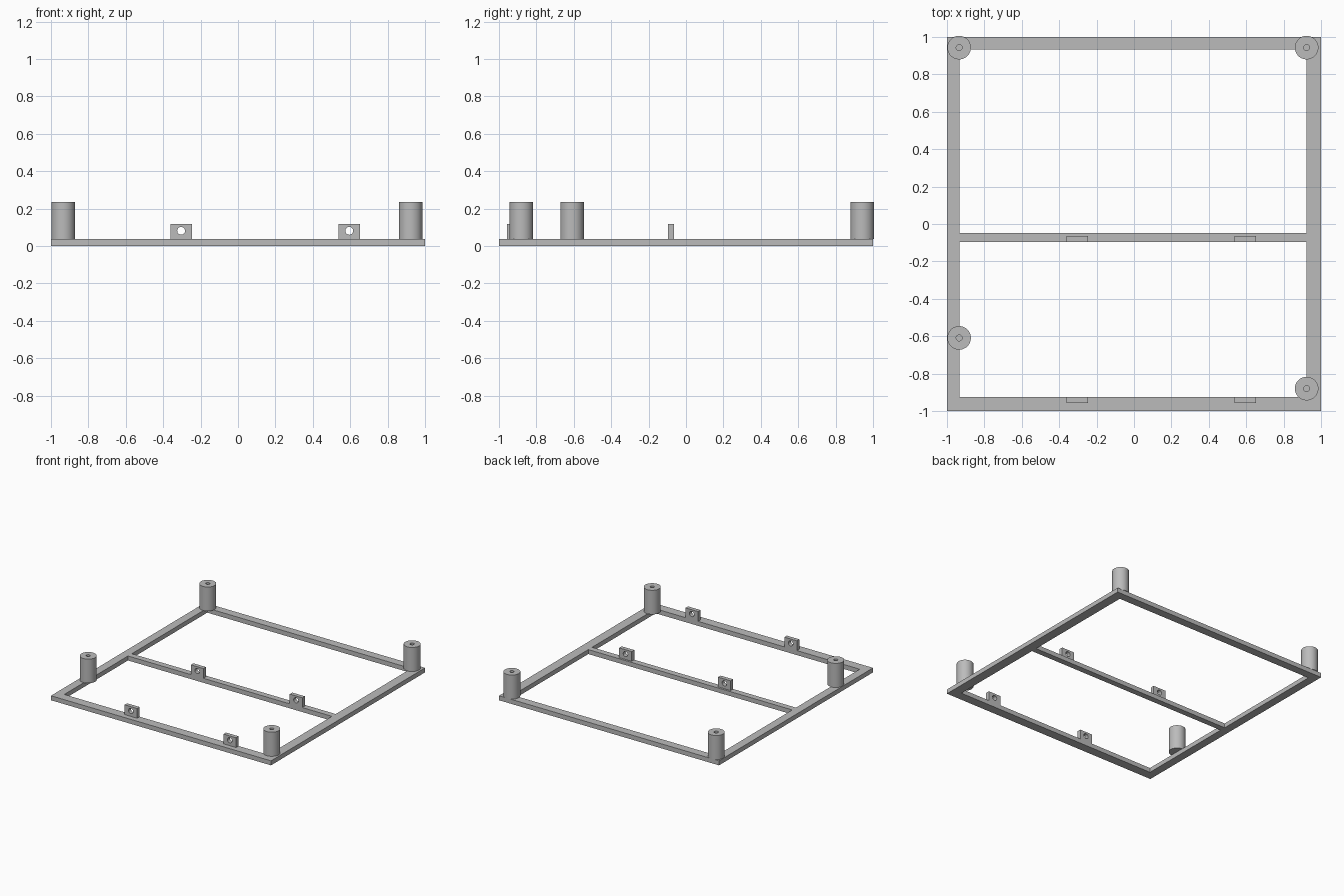
import bpy, bmesh, math
from mathutils import Vector

cube = bpy.data.objects.get("Cube")
if cube:
    bpy.data.objects.remove(cube, do_unlink=True)

grey = bpy.data.materials.new("plain_grey")
grey.use_nodes = True
colour = (0.5, 0.5, 0.5, 1)
grey.diffuse_color = colour
grey.node_tree.nodes["Principled BSDF"].inputs["Base Color"].default_value = colour

FRAME_TOP = 0.037
POST_TOP = 0.235


def finish(name, bm, smooth=False):
    """Turn a bmesh into a named, coloured object."""
    bmesh.ops.remove_doubles(bm, verts=bm.verts, dist=1e-5)
    bmesh.ops.recalc_face_normals(bm, faces=bm.faces)
    mesh = bpy.data.meshes.new(name)
    bm.to_mesh(mesh)
    bm.free()
    mesh.materials.append(grey)
    obj = bpy.data.objects.new(name, mesh)
    bpy.context.collection.objects.link(obj)
    if smooth:
        bpy.ops.object.select_all(action='DESELECT')
        obj.select_set(True)
        bpy.context.view_layer.objects.active = obj
        bpy.ops.object.shade_smooth_by_angle(angle=math.radians(35))
    return obj


def extrude(bm, offset):
    """Extrude every face of a flat sheet into a closed solid."""
    made = bmesh.ops.extrude_face_region(bm, geom=bm.faces[:], use_keep_orig=True)
    verts = [g for g in made["geom"] if isinstance(g, bmesh.types.BMVert)]
    bmesh.ops.translate(bm, verts=verts, vec=offset)


# Flat frame: a grid of cells with two windows left open
def build_frame():
    xs = [-1, -0.932, 0.922, 1]
    ys = [-1, -0.924, -0.097, -0.048, 0.932, 1]
    bm = bmesh.new()
    grid = [[bm.verts.new((x, y, 0)) for y in ys] for x in xs]
    for i in range(3):
        for j in range(5):
            if i == 1 and j in (1, 3):
                continue
            bm.faces.new((grid[i][j], grid[i + 1][j], grid[i + 1][j + 1], grid[i][j + 1]))
    extrude(bm, Vector((0, 0, FRAME_TOP)))
    finish("base_frame", bm)


# Round post with a screw hole in its top, turned from a profile
def build_post(name, x, y, radius=0.063, hole=0.016):
    profile = [(0, FRAME_TOP), (radius, FRAME_TOP), (radius, POST_TOP),
               (hole, POST_TOP), (hole, FRAME_TOP + 0.002), (0, FRAME_TOP + 0.002)]
    bm = bmesh.new()
    verts = [bm.verts.new((x + r, y, z)) for r, z in profile]
    edges = [bm.edges.new(pair) for pair in zip(verts, verts[1:])]
    bmesh.ops.spin(bm, geom=verts + edges, cent=(x, y, 0), axis=(0, 0, 1),
                   angle=math.tau, steps=48)
    finish(name, bm, smooth=True)


# Upright tab with a round hole through it
def build_tab(name, x, y, half_width=0.057, height=0.08, depth=0.033, hole=0.021):
    bm = bmesh.new()
    steps = 32
    mid = FRAME_TOP + height / 2
    inner, outer = [], []
    for k in range(steps):
        a = math.tau * k / steps
        c, s = math.cos(a), math.sin(a)
        m = max(abs(c), abs(s))
        inner.append(bm.verts.new((x + hole * c, y, mid + 0.004 + hole * s)))
        outer.append(bm.verts.new((x + half_width * c / m, y, mid + height / 2 * s / m)))
    for k in range(steps):
        n = (k + 1) % steps
        bm.faces.new((inner[k], outer[k], outer[n], inner[n]))
    extrude(bm, Vector((0, depth, 0)))
    finish(name, bm, smooth=True)


build_frame()

build_post("back_right_post", -0.935, 0.943)
build_post("back_left_post", 0.923, 0.943)
build_post("front_right_post", -0.935, -0.609)
build_post("front_left_post", 0.923, -0.88)

for row, y in (("front", -0.957), ("middle", -0.097)):
    for side, x in (("right", -0.304), ("left", 0.595)):
        build_tab(f"{row}_{side}_tab", x, y)
